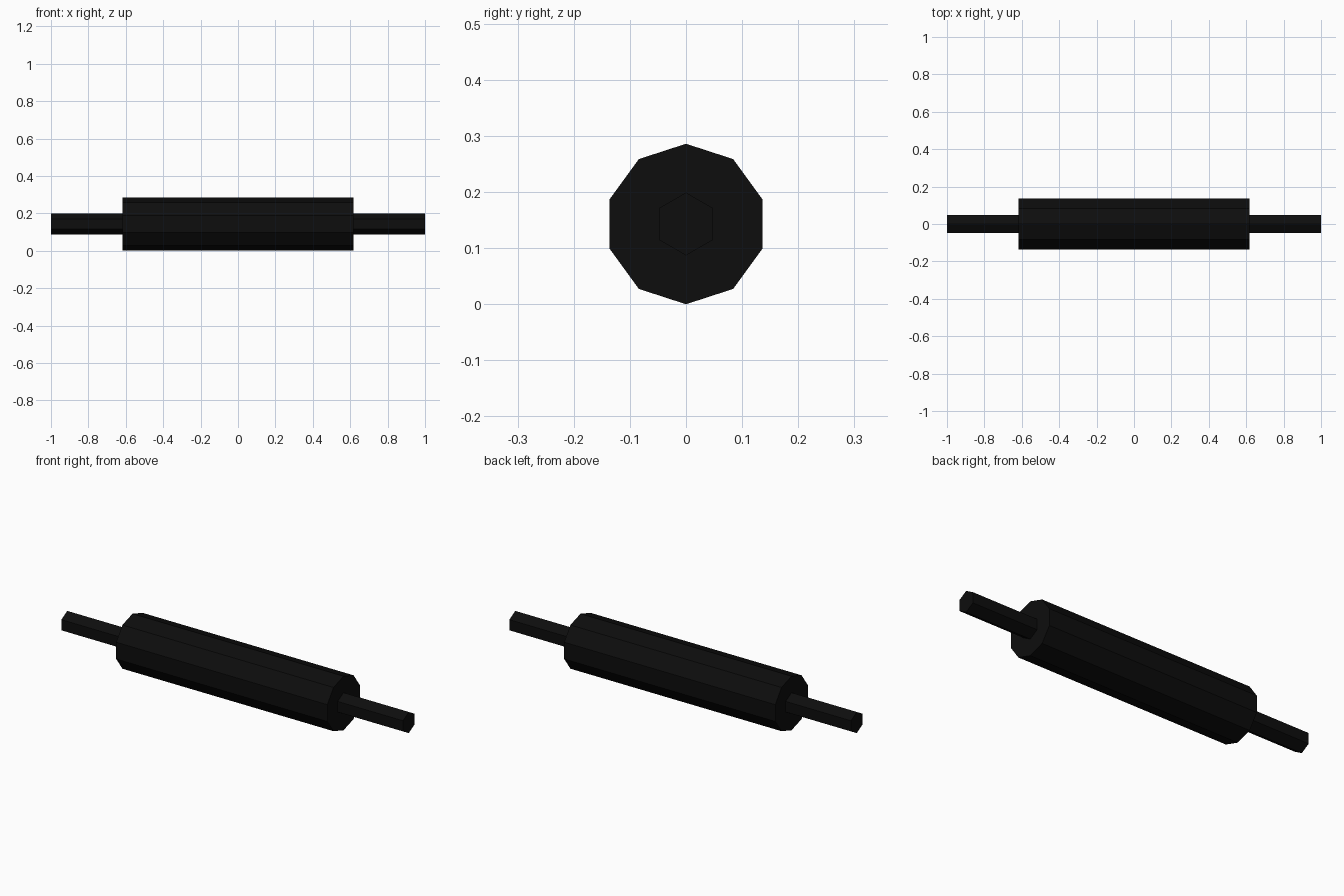
import bpy, math
from mathutils import Matrix

if "Cube" in bpy.data.objects:
    bpy.data.objects.remove(bpy.data.objects["Cube"])

black = bpy.data.materials.new("black")
black.diffuse_color = (0.004, 0.004, 0.004, 1)
black.use_nodes = True
black.node_tree.nodes["Principled BSDF"].inputs["Base Color"].default_value = black.diffuse_color

CZ = 0.143  # height of the shared axis


def rod(name, sides, radius, x0, x1):
    """Flat-shaded prism along x with a corner pointing up."""
    bpy.ops.mesh.primitive_cylinder_add(vertices=sides, radius=radius, depth=x1 - x0)
    ob = bpy.context.object
    ob.name = name
    # first corner lies on +y: tip the prism so it points to +z, axis along x
    ob.data.transform(Matrix.Rotation(math.pi / 2, 4, 'X'))
    ob.data.transform(Matrix.Rotation(math.pi / 2, 4, 'Z'))
    ob.location = ((x0 + x1) / 2, 0, CZ)
    ob.data.materials.append(black)
    return ob


# roller body
rod("roller", 10, 0.143, -0.618, 0.618)
# handles, slightly sunk into the roller
rod("left_handle", 6, 0.056, -1.0, -0.6)
rod("right_handle", 6, 0.056, 0.6, 1.0)
